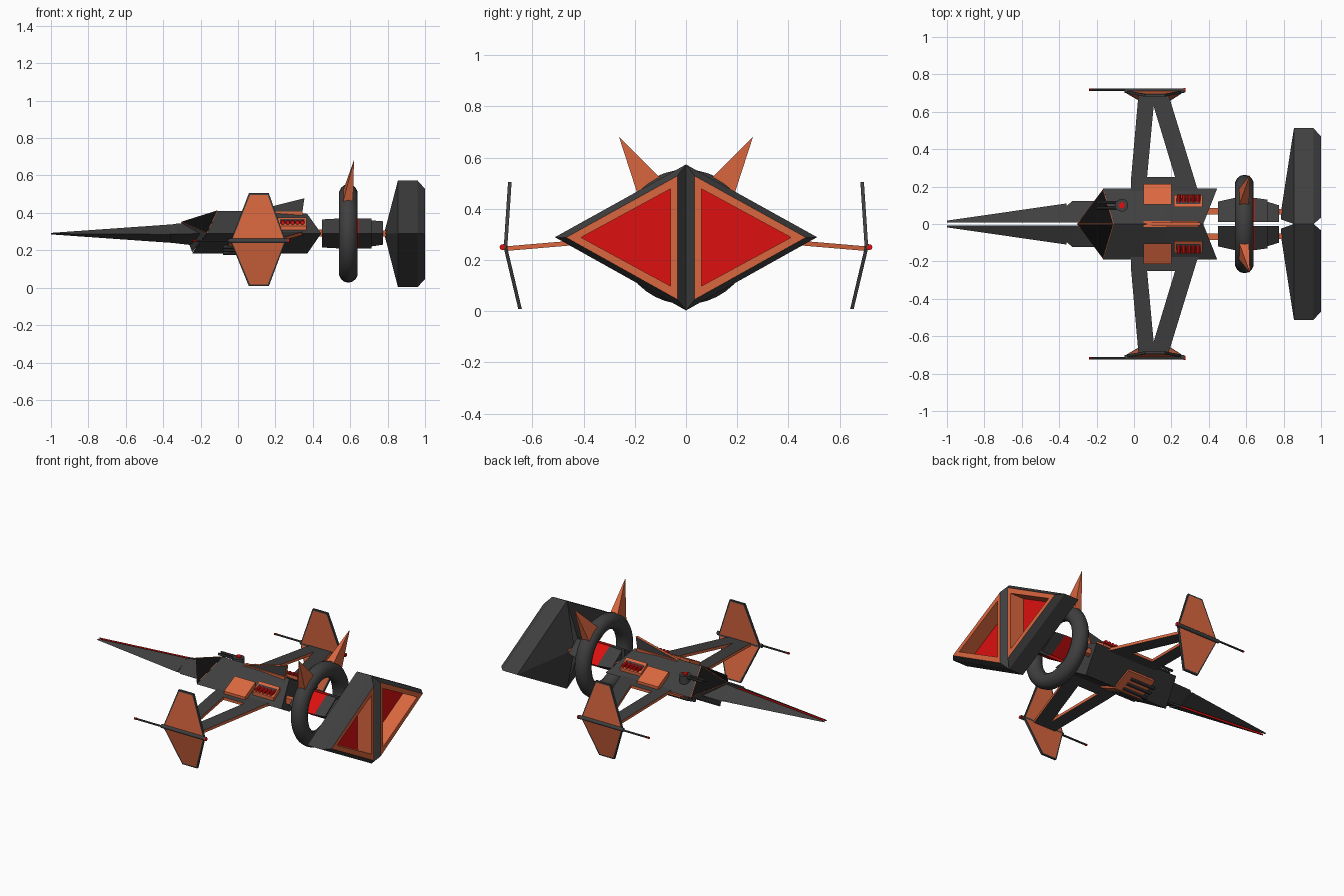
import bpy, bmesh, math
from mathutils import Vector, Matrix

if "Cube" in bpy.data.objects:
    bpy.data.objects.remove(bpy.data.objects["Cube"])


def material(name, rgb):
    m = bpy.data.materials.new(name)
    m.diffuse_color = (*rgb, 1)
    m.use_nodes = True
    m.node_tree.nodes["Principled BSDF"].inputs["Base Color"].default_value = m.diffuse_color
    return m


MATS = [material("charcoal", (0.05, 0.05, 0.05)),
        material("orange", (0.70, 0.135, 0.05)),
        material("red", (0.72, 0.005, 0.005)),
        material("black", (0.004, 0.004, 0.004))]
DARK, ORANGE, RED, BLACK = range(4)


def finish(name, bm, mirror=True, smooth=False):
    bmesh.ops.recalc_face_normals(bm, faces=bm.faces[:])
    mesh = bpy.data.meshes.new(name)
    bm.to_mesh(mesh)
    bm.free()
    for m in MATS:
        mesh.materials.append(m)
    ob = bpy.data.objects.new(name, mesh)
    bpy.context.collection.objects.link(ob)
    if smooth:
        for p in mesh.polygons:
            p.use_smooth = True
    if mirror:
        mod = ob.modifiers.new("mirror", 'MIRROR')
        mod.use_axis = (False, True, False)
        mod.use_mirror_merge = False
    return ob


def loft(name, sections, spans=DARK, caps=(DARK, DARK), mirror=True, rule=None):
    """Skin a row of cross-sections; spans gives one colour per step."""
    bm = bmesh.new()
    rings = [[bm.verts.new(p) for p in s] for s in sections]
    n = len(rings[0])
    if isinstance(spans, int):
        spans = [spans] * (len(rings) - 1)
    for a, b, m in zip(rings, rings[1:], spans):
        for i in range(n):
            j = (i + 1) % n
            bm.faces.new((a[i], a[j], b[j], b[i])).material_index = m
    bm.faces.new(rings[0]).material_index = caps[0]
    bm.faces.new(rings[-1]).material_index = caps[1]
    if rule:
        bm.normal_update()
        for f in bm.faces:
            m = rule(f)
            if m is not None:
                f.material_index = m
    return finish(name, bm, mirror)


def wedge(x, y_in, y_out, top, mid, bot):
    return [(x, y_in, top), (x, y_out, mid), (x, y_in, bot)]


def box(name, x, y, z, mat, mirror=True):
    ring = lambda X: [(X, y[0], z[0]), (X, y[1], z[0]), (X, y[1], z[1]), (X, y[0], z[1])]
    return loft(name, [ring(x[0]), ring(x[1])], mat, (mat, mat), mirror)


def rod(name, a, b, r, mat, mirror=True, sides=12, r2=None):
    a, b = Vector(a), Vector(b)
    bm = bmesh.new()
    rot = (b - a).to_track_quat('Z', 'Y').to_matrix().to_4x4()
    bmesh.ops.create_cone(bm, cap_ends=True, segments=sides, radius1=r,
                          radius2=r if r2 is None else r2, depth=(b - a).length,
                          matrix=Matrix.Translation((a + b) / 2) @ rot)
    for f in bm.faces:
        f.material_index = mat
    return finish(name, bm, mirror)


def plate(name, x, p, q, thick, mat):
    """Slab running along x, between (y, z) points p and q, thickened downward."""
    ring = lambda X: [(X, *p), (X, *q), (X, q[0], q[1] - thick), (X, p[0], p[1] - thick)]
    return loft(name, [ring(x[0]), ring(x[1])], mat, (mat, mat))


# Twin nose prongs with red inner faces, and the blocks they grow from
inner_red = lambda f: RED if f.calc_center_median().y < 0.014 and abs(f.normal.y) > 0.9 else None
loft("nose_prong", [wedge(-1.0, 0.009, 0.018, 0.293, 0.289, 0.285),
                    wedge(-0.36, 0.009, 0.11, 0.338, 0.285, 0.240)], rule=inner_red)
loft("nose_block", [wedge(-0.375, 0.009, 0.085, 0.335, 0.285, 0.242),
                    wedge(-0.33, 0.009, 0.122, 0.342, 0.287, 0.237),
                    wedge(-0.14, 0.0, 0.125, 0.355, 0.29, 0.215)])

# Main hull: diamond section with raked nose and swallow tail
hull = lambda t, s, b, zt: [(t, 0, zt), (s, 0.19, 0.29), (b, 0, 0.182), (s, -0.19, 0.29)]
loft("hull", [hull(-0.11, -0.165, -0.245, 0.41), hull(0.17, 0.17, 0.17, 0.41),
              hull(0.37, 0.445, 0.37, 0.395)], mirror=False)

# Canopy: two black panes in thin orange frames
bm = bmesh.new()
A, B, C, D, E = [bm.verts.new(p) for p in
                 [(-0.305, 0, 0.352), (-0.108, 0, 0.414), (-0.165, 0.187, 0.292),
                  (-0.165, -0.187, 0.292), (-0.245, 0, 0.19)]]
panes = [bm.faces.new((A, C, B)), bm.faces.new((A, B, D))]
for tri in ((A, E, C), (A, D, E), (B, C, E), (B, E, D)):
    bm.faces.new(tri)
bmesh.ops.recalc_face_normals(bm, faces=bm.faces[:])
for f in bmesh.ops.inset_individual(bm, faces=panes, thickness=0.005)["faces"]:
    f.material_index = ORANGE
for f in panes:
    f.material_index = BLACK
finish("canopy", bm, mirror=False)

# Dorsal fin: dark plate edged in orange
side = [(0.05, 0.405), (0.17, 0.432), (0.355, 0.478), (0.342, 0.39), (0.05, 0.39)]
loft("dorsal_fin", [[(x, -0.009, z) for x, z in side], [(x, 0.009, z) for x, z in side]],
     ORANGE, mirror=False)
box("fin_rail", (0.05, 0.345), (0.009, 0.016), (0.38, 0.407), ORANGE)

# Raised roof hatches and vent banks
plate("roof_hatch", (0.05, 0.2), (0.105, 0.368), (0.215, 0.312), 0.03, ORANGE)
plate("vent_base", (0.215, 0.365), (0.09, 0.374), (0.155, 0.331), 0.03, ORANGE)
plate("vent_slot", (0.225, 0.355), (0.108, 0.366), (0.138, 0.346), 0.005, DARK)
for i in range(5):
    x = 0.24 + i * 0.026
    rod("vent_pipe", (x, 0.112, 0.352), (x, 0.158, 0.348), 0.011, RED, sides=10)

# Belly hatch with dark launch tubes
plate("belly_hatch", (-0.05, 0.15), (0.0, 0.186), (0.13, 0.248), 0.012, ORANGE)
for i in range(3):
    y = 0.02 + i * 0.035
    z = 0.174 + 0.48 * y
    rod("belly_tube", (-0.08, y, z), (0.1, y, z), 0.010, DARK, sides=8)

# Turret on one shoulder
rod("turret_base", (-0.065, 0.1, 0.33), (-0.065, 0.1, 0.382), 0.034, DARK, False, 16)
rod("turret_cap", (-0.065, 0.1, 0.382), (-0.065, 0.1, 0.39), 0.017, RED, False, 12)
for dy in (-0.014, 0.014):
    rod("turret_barrel", (-0.2, 0.1 + dy, 0.372), (-0.06, 0.1 + dy, 0.372), 0.008, DARK, False, 8)

# Open-frame wings: dark skins with orange edges
edge = lambda f: ORANGE if abs(f.normal.z) < 0.5 else DARK
wing_z = lambda y: 0.304 - 0.085 * y
wing_parts = {
    "wing_root": [(-0.02, 0.12), (0.37, 0.12), (0.335, 0.2), (0.32, 0.25), (-0.015, 0.25)],
    "wing_front_strut": [(-0.015, 0.25), (0.07, 0.25), (0.105, 0.63), (0.105, 0.705), (0.025, 0.705)],
    "wing_rear_strut": [(0.22, 0.25), (0.32, 0.25), (0.18, 0.705), (0.105, 0.705), (0.105, 0.63)]}
for name, pts in wing_parts.items():
    loft(name, [[(x, y, wing_z(y) + d) for x, y in pts] for d in (-0.009, 0.009)], rule=edge)

# Folded wingtip panels: orange faces inside dark borders
for name, y_end, z_end in (("upper_tip_panel", 0.688, 0.505), ("lower_tip_panel", 0.648, 0.008)):
    pts = [(-0.04, 0.705, 0.248), (0.255, 0.705, 0.248), (0.165, y_end, z_end), (0.058, y_end, z_end)]
    bm = bmesh.new()
    rings = [[bm.verts.new((x, y + d, z)) for x, y, z in pts] for d in (-0.007, 0.007)]
    faces = [bm.faces.new(r) for r in rings]
    for i in range(4):
        j = (i + 1) % 4
        bm.faces.new((rings[0][i], rings[0][j], rings[1][j], rings[1][i]))
    bmesh.ops.recalc_face_normals(bm, faces=bm.faces[:])
    bmesh.ops.inset_individual(bm, faces=faces, thickness=0.011)
    for f in faces:
        f.material_index = ORANGE
    finish(name, bm)

# Wingtip guns
rod("tip_gun_body", (-0.05, 0.713, 0.25), (0.27, 0.713, 0.25), 0.012, DARK)
rod("tip_gun_barrel", (-0.225, 0.718, 0.25), (-0.04, 0.718, 0.25), 0.006, DARK, sides=8)
rod("tip_gun_muzzle", (-0.24, 0.718, 0.25), (-0.225, 0.718, 0.25), 0.007, RED, sides=8)
rod("tip_gun_rear_light", (0.265, 0.717, 0.25), (0.275, 0.717, 0.25), 0.011, RED)

# Split engine core, with red middle inside the ring
loft("engine_core", [wedge(0.45, 0.012, 0.12, 0.365, 0.29, 0.215), wedge(0.54, 0.012, 0.14, 0.37, 0.29, 0.21),
                     wedge(0.645, 0.012, 0.14, 0.37, 0.29, 0.21), wedge(0.715, 0.012, 0.13, 0.37, 0.29, 0.21)],
     [DARK, RED, DARK])
loft("engine_rear", [wedge(0.71, 0.012, 0.12, 0.36, 0.29, 0.22), wedge(0.775, 0.012, 0.10, 0.355, 0.29, 0.23)])
box("front_link", (0.38, 0.48), (0.05, 0.085), (0.275, 0.312), ORANGE)
box("rear_link", (0.76, 0.83), (0.05, 0.08), (0.275, 0.305), ORANGE)

# Ring around the engine
R, r = 0.213, 0.05
bm = bmesh.new()
rows = []
for i in range(40):
    a = math.tau * i / 40
    rows.append([bm.verts.new((0.59 + r * math.sin(b), (R + r * math.cos(b)) * math.cos(a),
                               0.29 + (R + r * math.cos(b)) * math.sin(a)))
                 for b in (math.tau * k / 14 for k in range(14))])
for i in range(40):
    for k in range(14):
        n, m = (i + 1) % 40, (k + 1) % 14
        bm.faces.new((rows[i][k], rows[n][k], rows[n][m], rows[i][m]))
finish("engine_ring", bm, mirror=False, smooth=True)

# Ring horns
base = [(0.562, 0.19, 0.46), (0.615, 0.19, 0.46), (0.615, 0.1, 0.52), (0.562, 0.1, 0.52)]
tip = Vector((0.62, 0.262, 0.682))
loft("ring_horn", [base, [tip.lerp(Vector(p), 0.01) for p in base]], ORANGE, (ORANGE, ORANGE))

# Tail thrusters: tapered wedge, orange rear frame, red recess
loft("tail_thruster", [wedge(0.785, 0.025, 0.06, 0.305, 0.29, 0.275),
                       wedge(0.855, 0.0, 0.512, 0.573, 0.289, 0.003),
                       wedge(0.96, 0.0, 0.512, 0.573, 0.289, 0.003),
                       wedge(1.0, 0.034, 0.468, 0.528, 0.288, 0.046),
                       wedge(1.0, 0.06, 0.41, 0.478, 0.288, 0.098),
                       wedge(0.9, 0.06, 0.41, 0.478, 0.288, 0.098)],
     [DARK, DARK, DARK, ORANGE, ORANGE], (DARK, RED))
